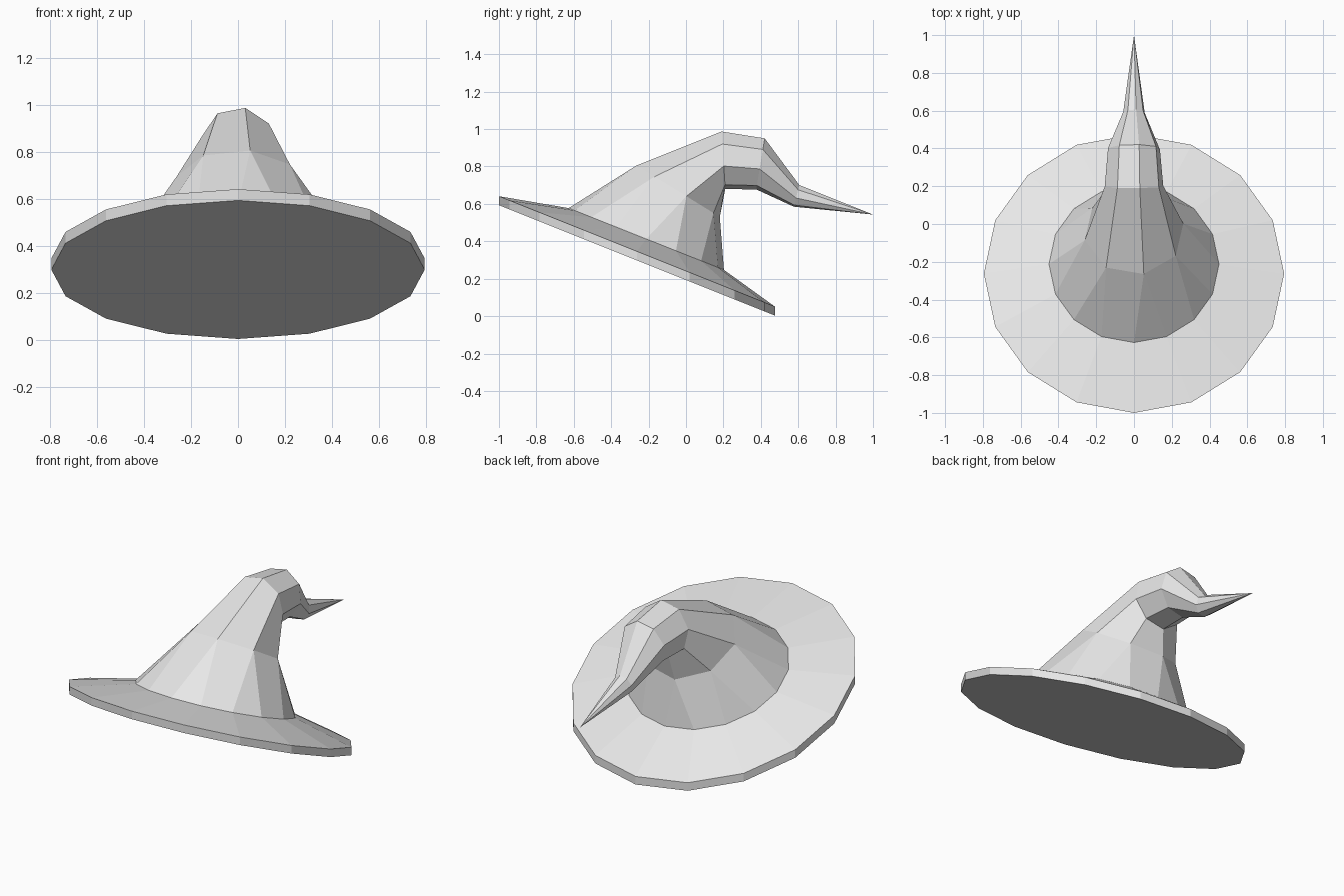
import bpy, bmesh, math

cube = bpy.data.objects.get("Cube")
if cube:
    bpy.data.objects.remove(cube, do_unlink=True)

GREY = (0.8, 0.8, 0.8, 1.0)
mat = bpy.data.materials.new("light grey")
mat.use_nodes = True
mat.diffuse_color = GREY
bsdf = mat.node_tree.nodes["Principled BSDF"]
bsdf.inputs["Base Color"].default_value = GREY


def ring(bm, count, start, radius, cy, cz, vy, vz):
    """Tilted ring: width along x, second half-axis is (vy, vz)."""
    verts = []
    for i in range(count):
        a = math.radians(start) + 2 * math.pi * i / count
        s = math.sin(a)
        verts.append(bm.verts.new((radius * math.cos(a), cy + vy * s, cz + vz * s)))
    return verts


def bridge(bm, low, high):
    n = len(low)
    for i in range(n):
        j = (i + 1) % n
        bm.faces.new((low[i], high[i], high[j], low[j]))


def finish(bm, name):
    mesh = bpy.data.meshes.new(name)
    bm.to_mesh(mesh)
    bm.free()
    mesh.materials.append(mat)
    obj = bpy.data.objects.new(name, mesh)
    bpy.context.collection.objects.link(obj)
    return obj


# where the crown meets the brim
BASE = (16, 0, 0.45, -0.2125, 0.4125, -0.415, 0.165)

# brim: tilted disc with a thin rim, rising towards the crown
bm = bmesh.new()
under = ring(bm, 16, 0, 0.795, -0.2625, 0.298, -0.7375, 0.295)
rim = ring(bm, 16, 0, 0.795, -0.2625, 0.346, -0.7375, 0.295)
inner = ring(bm, *BASE)
bm.faces.new(under)
bridge(bm, under, rim)
bridge(bm, rim, inner)
finish(bm, "brim")

# crown: 16-sided base narrowing to eight-sided sections that bend backwards
bm = bmesh.new()
base = ring(bm, *BASE)
sections = [
    (0.266, -0.042, 0.668, -0.227, 0.140),
    (0.158, 0.200, 0.833, -0.010, 0.157),
    (0.140, 0.398, 0.814, 0.023, 0.139),
    (0.058, 0.591, 0.643, 0.015, 0.059),
]
rings = [ring(bm, 8, -11.25, *s) for s in sections]
first = rings[0]
for j in range(8):
    k = 2 * j
    bm.faces.new((base[k - 1], first[j], base[k]))
    bm.faces.new((base[k], first[j], first[(j + 1) % 8], base[k + 1]))
for low, high in zip(rings, rings[1:]):
    bridge(bm, low, high)

# pointed end
tip = bm.verts.new((0, 1.0, 0.543))
last = rings[-1]
for i in range(8):
    bm.faces.new((last[i], tip, last[(i + 1) % 8]))
finish(bm, "crown")
